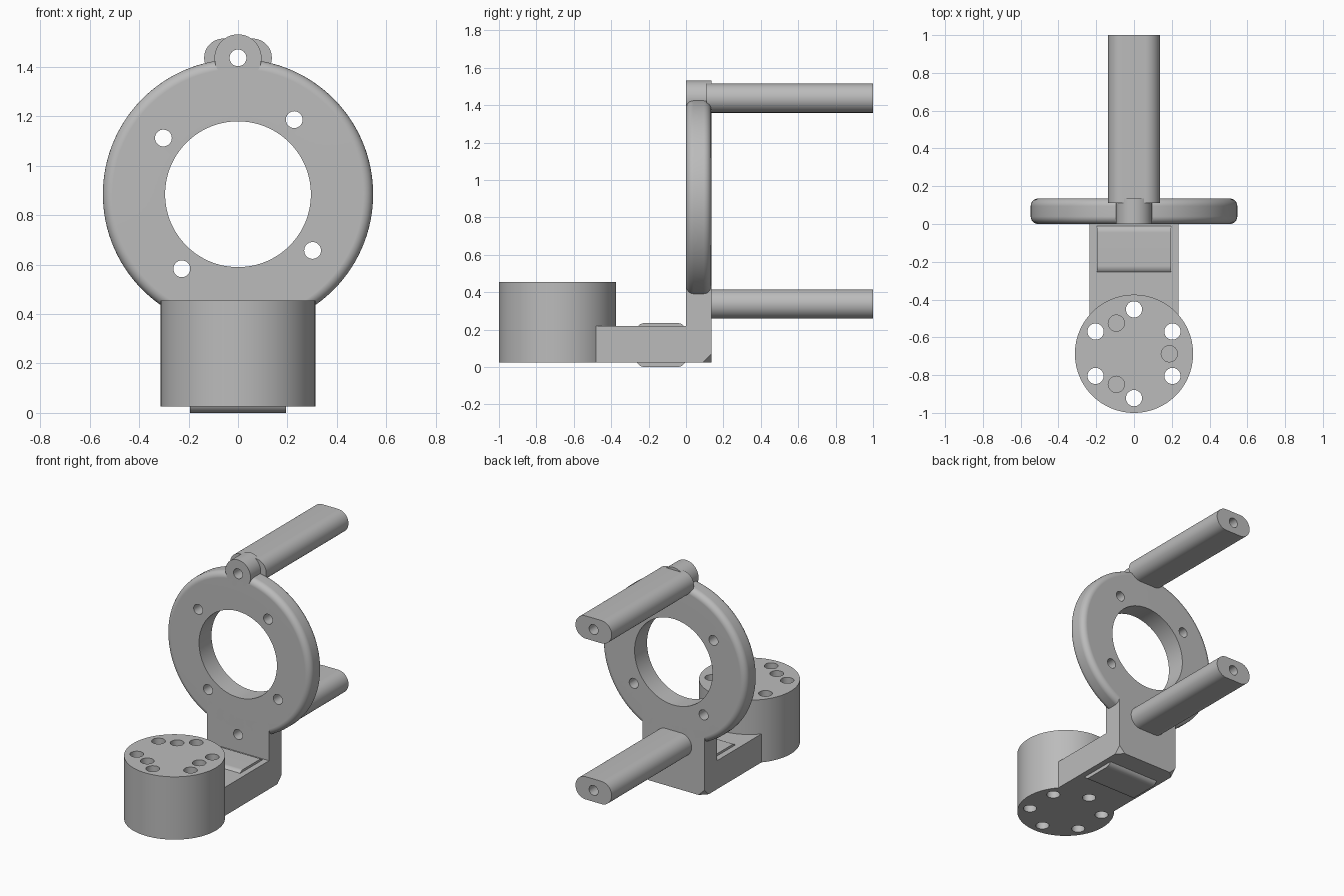
import bpy, bmesh
from math import sin, cos, pi, radians
from mathutils import Vector, Matrix

if "Cube" in bpy.data.objects:
    bpy.data.objects.remove(bpy.data.objects["Cube"], do_unlink=True)

grey = bpy.data.materials.new("plain grey")
grey.use_nodes = True
colour = (0.5, 0.5, 0.5, 1)
grey.diffuse_color = colour
grey.node_tree.nodes["Principled BSDF"].inputs["Base Color"].default_value = colour

RING_Z, LUG_Z, LOW_Z = 0.885, 1.437, 0.336
THICK, BASE_Z = 0.135, 0.025
HUB_Y, HUB_R = -0.687, 0.313
BOLT_R = 0.034


def make(name, bm):
    bmesh.ops.recalc_face_normals(bm, faces=bm.faces[:])
    mesh = bpy.data.meshes.new(name)
    bm.to_mesh(mesh)
    bm.free()
    mesh.materials.append(grey)
    ob = bpy.data.objects.new(name, mesh)
    bpy.context.collection.objects.link(ob)
    return ob


def prism(name, points, offset):
    """Extrude a flat outline along an offset vector."""
    bm = bmesh.new()
    face = bm.faces.new([bm.verts.new(p) for p in points])
    ext = bmesh.ops.extrude_face_region(bm, geom=[face])
    verts = [v for v in ext["geom"] if isinstance(v, bmesh.types.BMVert)]
    bmesh.ops.translate(bm, verts=verts, vec=offset)
    return make(name, bm)


def arc(cx, cy, r, start, end, n):
    angles = [radians(start + (end - start) * i / n) for i in range(n + 1)]
    return [(cx + r * cos(a), cy + r * sin(a)) for a in angles]


def rod_along_y(name, outline, y0, y1):
    return prism(name, [(x, y0, z) for x, z in outline], (0, y1 - y0, 0))


def rod_along_z(name, outline, z0, z1):
    return prism(name, [(x, y, z0) for x, y in outline], (0, 0, z1 - z0))


def circle(cx, cy, r, n=96):
    return arc(cx, cy, r, 0, 360, n)[:-1]


def box(name, x, y0, y1, z0, z1, corner=0):
    """Box centred on x; corner cuts the two lower back corners."""
    bm = bmesh.new()
    bmesh.ops.create_cube(bm, size=1, matrix=Matrix.Translation(
        (0, (y0 + y1) / 2, (z0 + z1) / 2)) @ Matrix.Diagonal((2 * x, y1 - y0, z1 - z0, 1)))
    if corner:
        low = [v for v in bm.verts if v.co.y > y1 - 0.01 and v.co.z < z0 + 0.01]
        bmesh.ops.bevel(bm, geom=low, offset=corner, affect='VERTICES', segments=1)
    return make(name, bm)


# Ring with rounded outer edges
R_OUT, R_IN, FILLET = 0.547, 0.295, 0.04
profile = [(R_IN, 0)] + arc(R_OUT - FILLET, FILLET, FILLET, -90, 0, 6)
profile += arc(R_OUT - FILLET, THICK - FILLET, FILLET, 0, 90, 6) + [(R_IN, THICK)]
bm = bmesh.new()
vs = [bm.verts.new((r, y, RING_Z)) for r, y in profile]
es = [bm.edges.new((vs[i - 1], vs[i])) for i in range(len(vs))]
bmesh.ops.spin(bm, geom=vs + es, cent=(0, 0, RING_Z), axis=(0, 1, 0),
               angle=2 * pi, steps=120)
bmesh.ops.remove_doubles(bm, verts=bm.verts[:], dist=1e-5)
ring = make("ring", bm)

# Upright post and arm under the ring
post = box("post", 0.235, 0, THICK, BASE_Z, 0.52, corner=0.045)
arm = box("arm", 0.235, -0.48, 0, BASE_Z, 0.22)

# Pad wrapping the arm, with rounded ends
r = 0.045
pad_outline = []
for cy, cz, a in ((-r, 0.19, 0), (-0.267 + r, 0.19, 90),
                  (-0.267 + r, r, 180), (-r, r, 270)):
    pad_outline += arc(cy, cz, r, a, a + 90, 6)
pad = prism("pad", [(-0.195, y, z) for y, z in pad_outline], (0.39, 0, 0))

# Round hub, top lug and the two flat-sided rods
hub = rod_along_z("hub", circle(0, HUB_Y, HUB_R), BASE_Z, 0.455)
lug = rod_along_y("top_lug", circle(0, LUG_Z, 0.095), 0, THICK)
rods = []
for name, z, y0 in (("upper_rod", LUG_Z, 0.11), ("lower_rod", LOW_Z, THICK)):
    outline = arc(0.059, z, 0.078, -90, 90, 24) + arc(-0.059, z, 0.078, 90, 270, 24)
    rods.append(rod_along_y(name, outline, y0, 1.0))


def drill(cutter, *targets):
    cutter.hide_render = True
    for ob in targets:
        mod = ob.modifiers.new("hole", 'BOOLEAN')
        mod.operation, mod.solver, mod.object = 'DIFFERENCE', 'EXACT', cutter
        bpy.ops.object.select_all(action='DESELECT')
        bpy.context.view_layer.objects.active = ob
        ob.select_set(True)
        bpy.ops.object.modifier_apply(modifier=mod.name)
    bpy.data.objects.remove(cutter, do_unlink=True)


# Through holes along the rods
drill(rod_along_y("cutter", circle(0, LUG_Z, BOLT_R, 32), -0.1, 1.1), lug, ring, rods[0])
drill(rod_along_y("cutter", circle(0, LOW_Z, BOLT_R, 32), -0.1, 1.1), post, ring, rods[1])

# Four bolt holes in the ring
for k in range(4):
    a = radians(53 + 90 * k)
    hole = circle(0.378 * cos(a), RING_Z + 0.378 * sin(a), BOLT_R, 32)
    drill(rod_along_y("cutter", hole, -0.1, 0.3), ring)

# Six through holes and three blind holes in the hub
for k in range(6):
    a = radians(90 + 60 * k)
    hole = circle(0.235 * cos(a), HUB_Y + 0.235 * sin(a), 0.043, 32)
    targets = (hub, arm) if k == 0 else (hub,)
    drill(rod_along_z("cutter", hole, -0.1, 0.6), *targets)
for k in range(3):
    a = radians(120 * k)
    hole = circle(0.187 * cos(a), HUB_Y + 0.187 * sin(a), 0.043, 32)
    drill(rod_along_z("cutter", hole, 0.255, 0.6), hub)

# Smooth rounded faces, crisp edges
for ob in [ring, post, arm, pad, hub, lug] + rods:
    bpy.ops.object.select_all(action='DESELECT')
    bpy.context.view_layer.objects.active = ob
    ob.select_set(True)
    bpy.ops.object.shade_smooth_by_angle(angle=radians(30))
    weighted = ob.modifiers.new("weighted normals", 'WEIGHTED_NORMAL')
    weighted.keep_sharp = True
